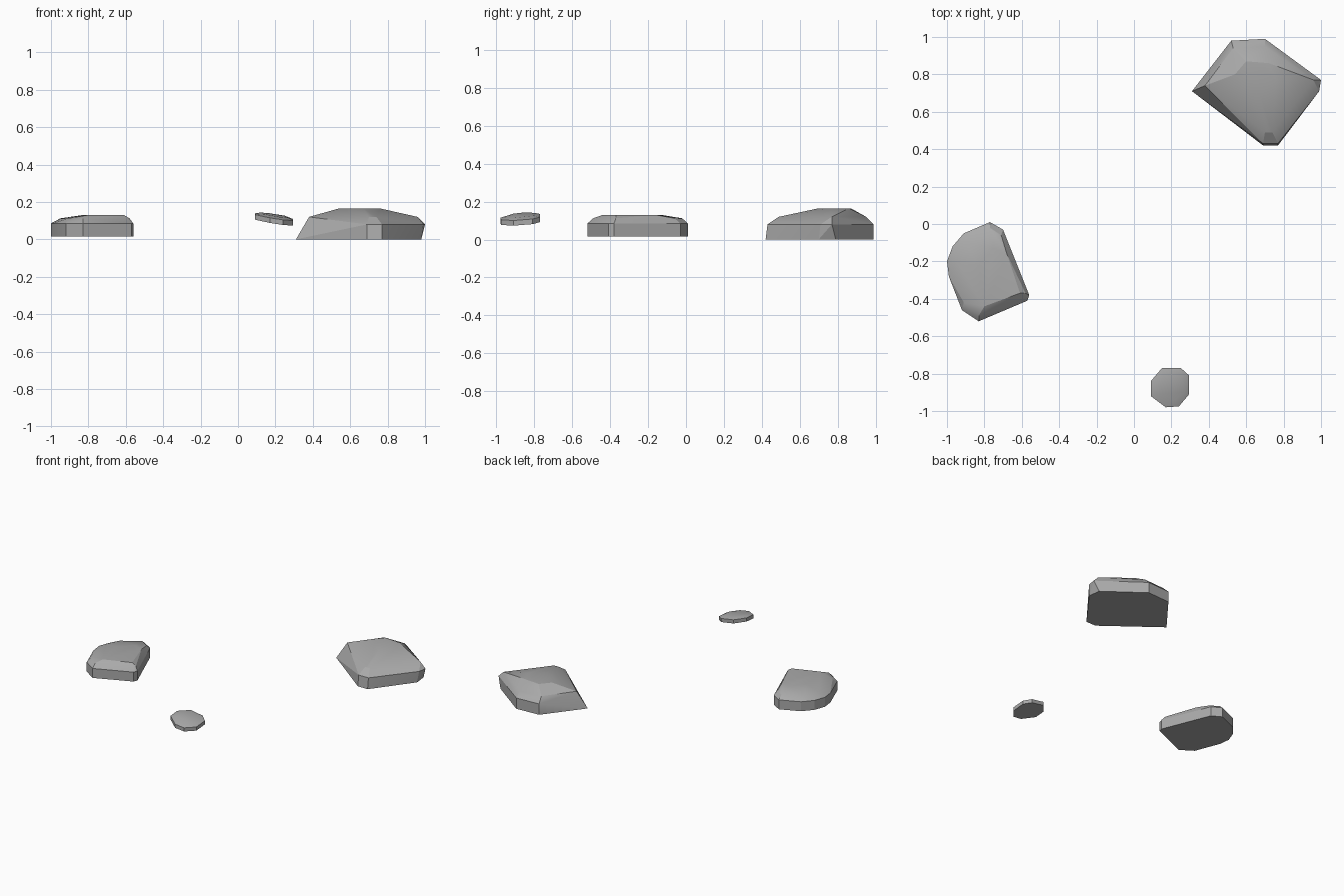
import bpy
import bmesh
import math

# Remove the default cube
default_cube = bpy.data.objects.get("Cube")
if default_cube is not None:
    bpy.data.objects.remove(default_cube, do_unlink=True)


def make_material(name, colour):
    """Plain coloured material, the same in the viewport and in a render."""
    material = bpy.data.materials.new(name)
    material.use_nodes = True
    material.diffuse_color = colour
    shader = next(node for node in material.node_tree.nodes if node.type == "BSDF_PRINCIPLED")
    shader.inputs["Base Color"].default_value = colour
    shader.inputs["Roughness"].default_value = 0.9
    return material


def level(height, outline):
    """Outline of the stone at one height."""
    return [(x, y, height) for x, y in outline]


def make_stone(name, points, material, tilt=None):
    """Faceted stone wrapped around stacked outlines, optionally tilted."""
    bm = bmesh.new()
    for x, y, z in points:
        if tilt is not None:
            z += tilt(x, y)
        bm.verts.new((x, y, z))
    hull = bmesh.ops.convex_hull(bm, input=bm.verts)
    loose = {item for key in ("geom_interior", "geom_unused") for item in hull[key]
             if isinstance(item, bmesh.types.BMVert)}
    bmesh.ops.delete(bm, geom=list(loose), context="VERTS")
    bmesh.ops.dissolve_limit(bm, angle_limit=math.radians(2), verts=bm.verts, edges=bm.edges)
    bmesh.ops.recalc_face_normals(bm, faces=bm.faces)
    mesh = bpy.data.meshes.new(name)
    bm.to_mesh(mesh)
    bm.free()
    mesh.materials.append(material)
    stone = bpy.data.objects.new(name, mesh)
    bpy.context.collection.objects.link(stone)
    # Soften the shallow facets, keep the rims sharp
    bpy.ops.object.select_all(action="DESELECT")
    stone.select_set(True)
    bpy.context.view_layer.objects.active = stone
    bpy.ops.object.shade_smooth_by_angle(angle=math.radians(20))
    return stone


grey = make_material("stone grey", (0.4, 0.4, 0.4, 1))

# Large stone: broad base, leaning left side, rounded crown
large_points = (
    level(0, [(.31, .71), (.52, .98), (.7, .99), (.97, .79), (.98, .7), (.77, .42), (.69, .42)])
    + level(.08, [(.52, .98), (.7, .99), (1, .77), (.99, .71), (.77, .43), (.69, .43)])
    + level(.12, [(.38, .74), (.53, .94), (.7, .95), (.96, .77), (.74, .49), (.7, .49)])
    + level(.165, [(.54, .8), (.6, .74), (.67, .7), (.76, .77), (.72, .86), (.6, .87)])
)
make_stone("large_stone", large_points, grey)

# Medium stone: upright sides, rounded left end, nearly flat top
rim = [(-1, -.2), (-.97, -.12), (-.91, -.05), (-.77, .01), (-.7, -.03),
       (-.56, -.38), (-.57, -.41), (-.83, -.52), (-.92, -.46), (-.99, -.28)]
medium_points = (
    level(.015, rim)
    + level(.085, rim)
    + level(.112, [(-.95, -.2), (-.9, -.1), (-.77, -.02), (-.71, -.06),
                   (-.58, -.37), (-.83, -.49), (-.91, -.42)])
    + level(.13, [(-.83, -.22), (-.75, -.13), (-.68, -.16), (-.61, -.37), (-.8, -.44)])
)
make_stone("medium_stone", medium_points, grey)

# Small stone: thin octagonal chip, tilted down to the left and front
small_rim = [(.09, -.84), (.15, -.77), (.25, -.77), (.295, -.81),
             (.295, -.91), (.24, -.975), (.17, -.98), (.09, -.92)]
small_points = (
    level(-.015, small_rim)
    + level(.012, small_rim)
    + level(.022, [(.12, -.85), (.16, -.8), (.25, -.8), (.27, -.9), (.22, -.94), (.13, -.91)])
)
make_stone("small_stone", small_points, grey,
           tilt=lambda x, y: .108 - .16 * (x - .19) + .08 * (y + .875))
